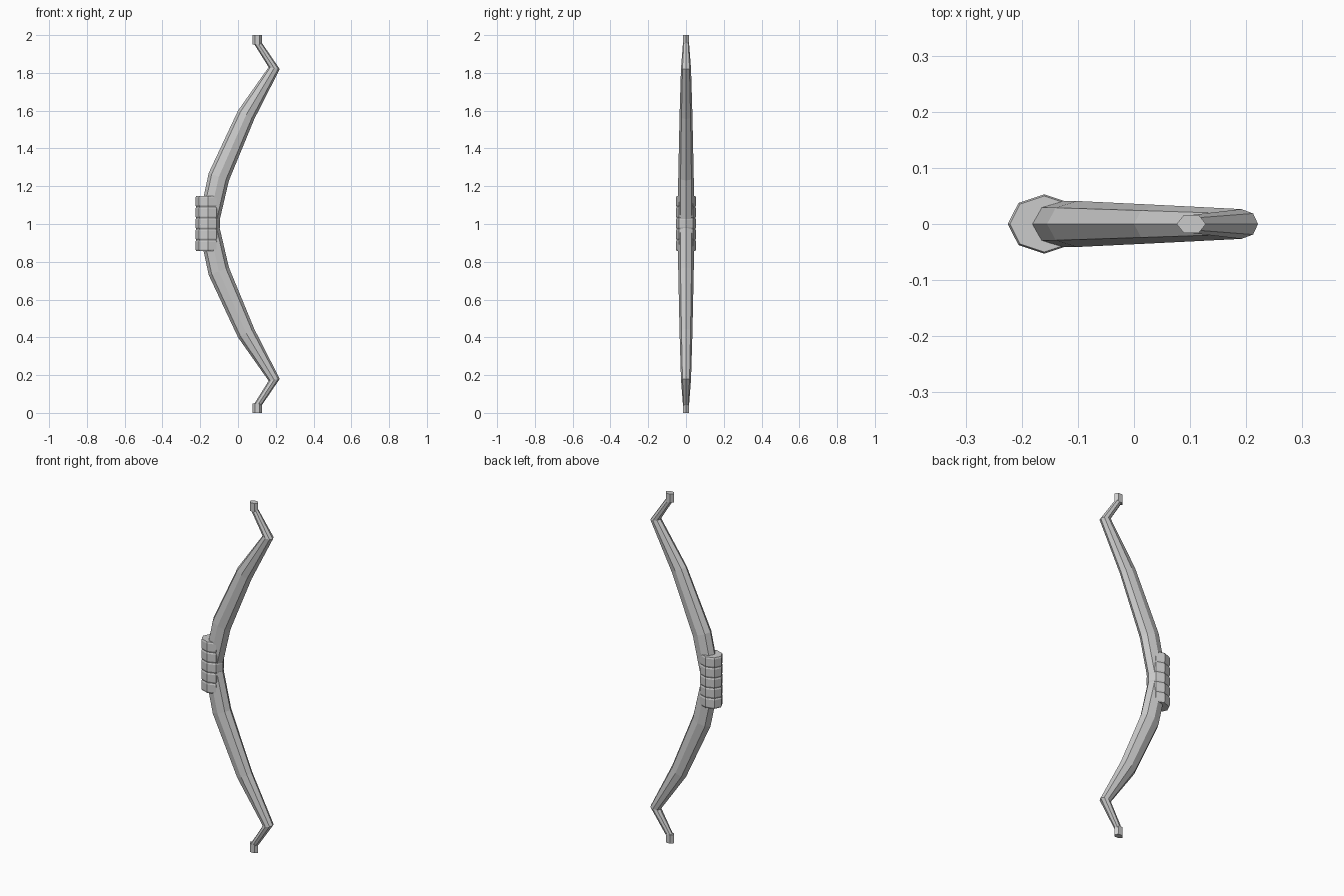
import bpy, bmesh, math
from mathutils import Vector

if "Cube" in bpy.data.objects:
    bpy.data.objects.remove(bpy.data.objects["Cube"])


def loft(name, rings):
    """Skin a list of equal-length point rings into a closed solid."""
    bm = bmesh.new()
    loops = [[bm.verts.new(p) for p in ring] for ring in rings]
    n = len(loops[0])
    for a, b in zip(loops, loops[1:]):
        for i in range(n):
            j = (i + 1) % n
            bm.faces.new((a[i], a[j], b[j], b[i]))
    bm.faces.new(loops[0][::-1])
    bm.faces.new(loops[-1])
    bmesh.ops.recalc_face_normals(bm, faces=bm.faces)
    mesh = bpy.data.meshes.new(name)
    bm.to_mesh(mesh)
    bm.free()
    obj = bpy.data.objects.new(name, mesh)
    bpy.context.collection.objects.link(obj)
    return obj


def section(back, belly, half_y, sides=8):
    """Elliptical polygon spanning two (x, z) points, with a depth half_y."""
    a, b = Vector((back[0], 0, back[1])), Vector((belly[0], 0, belly[1]))
    mid, axis = (a + b) / 2, (a - b) / 2
    ring = []
    for i in range(sides):
        t = math.tau * i / sides
        ring.append(mid + axis * math.cos(t) + Vector((0, half_y * math.sin(t), 0)))
    return ring


# Recurved limbs: back point, belly point, half depth, from grip to upper tip
upper = [
    ((-0.213, 1.0), (-0.102, 1.0), 0.042),
    ((-0.155, 1.27), (-0.048, 1.23), 0.041),
    ((0.0, 1.6), (0.086, 1.555), 0.034),
    ((0.162, 1.83), (0.221, 1.82), 0.0265),
    ((0.083, 1.957), (0.121, 1.967), 0.016),
]
lower = [((a[0], 2 - a[1]), (b[0], 2 - b[1]), h) for a, b, h in upper[:0:-1]]
loft("bow_limbs", [section(*s) for s in lower + upper])

# Hexagonal nocks at both tips
for name, z0 in (("upper_nock", 1.951), ("lower_nock", 0.0)):
    loft(name, [section((0.076, z), (0.128, z), 0.019, 6) for z in (z0, z0 + 0.049)])

# Grip wrap: five stacked octagonal bands with chamfered rims
bands, z0, height = 5, 0.857, 0.0584
rings = []
for i in range(bands):
    z = z0 + i * height
    for f, r in ((0, 0.061), (0.15, 0.065), (0.85, 0.065)):
        rings.append(section((-0.16 - r, z + f * height), (-0.16 + r, z + f * height), r * 0.815))
z = z0 + bands * height
rings.append(section((-0.221, z), (-0.099, z), 0.05))
loft("grip_wrap", rings)
